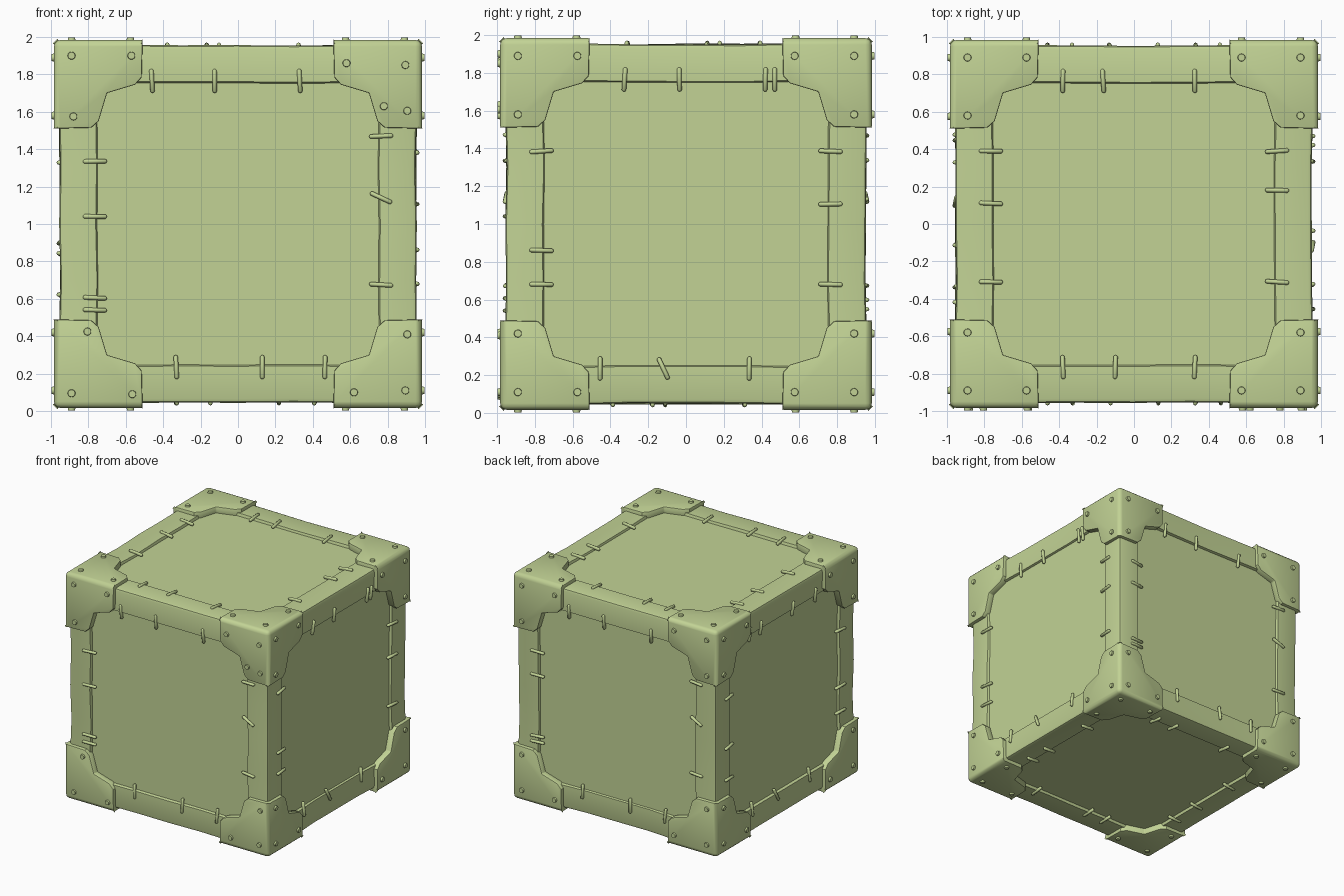
import bpy, bmesh, math, random
from mathutils import Matrix, Vector

if "Cube" in bpy.data.objects:
    bpy.data.objects.remove(bpy.data.objects["Cube"])

random.seed(4)
CENTRE = Vector((0, 0, 1))
green = bpy.data.materials.new("pale green")
green.diffuse_color = (0.54, 0.65, 0.30, 1)
green.use_nodes = True
green.node_tree.nodes["Principled BSDF"].inputs["Base Color"].default_value = green.diffuse_color


def finish(bm, name, mods=(), angle=30, recalc=True):
    """Turn a bmesh into a named object, apply modifiers and smooth it by angle."""
    if recalc:
        bmesh.ops.recalc_face_normals(bm, faces=bm.faces)
    me = bpy.data.meshes.new(name)
    bm.to_mesh(me)
    bm.free()
    me.materials.append(green)
    ob = bpy.data.objects.new(name, me)
    ob.location = CENTRE
    bpy.context.collection.objects.link(ob)
    for kind, props in mods:
        m = ob.modifiers.new(kind, kind)
        for k, v in props.items():
            setattr(m, k, v)
    bpy.ops.object.select_all(action='DESELECT')
    bpy.context.view_layer.objects.active = ob
    ob.select_set(True)
    if mods:
        bpy.ops.object.convert(target='MESH')
    bpy.ops.object.shade_smooth_by_angle(angle=math.radians(angle))
    return ob


# side panels: one recessed cube
bm = bmesh.new()
bmesh.ops.create_cube(bm, size=1.86)
finish(bm, "side_panels")

# twelve edge beams, slightly waisted and uneven along their length
SECTION = [(0.75, 0.75), (0.75, 0.92), (0.762, 0.953), (0.935, 0.957), (0.951, 0.951),
           (0.957, 0.935), (0.953, 0.762), (0.92, 0.75)]
bm = bmesh.new()
for axis in range(3):
    for sa in (-1, 1):
        for sb in (-1, 1):
            rings = []
            for s in (-0.62, -0.3, 0, 0.3, 0.62):
                dip = random.uniform(0.0, 0.009) if abs(s) < 0.5 else 0
                ring = []
                for a, b in SECTION:
                    co = [0, 0, 0]
                    co[axis] = s
                    co[(axis + 1) % 3] = sa * (a - dip)
                    co[(axis + 2) % 3] = sb * (b - dip)
                    ring.append(bm.verts.new(co))
                rings.append(ring)
            n = len(SECTION)
            for r0, r1 in zip(rings, rings[1:]):
                for i in range(n):
                    bm.faces.new((r0[i], r0[(i + 1) % n], r1[(i + 1) % n], r1[i]))
            bm.faces.new(rings[0])
            bm.faces.new(rings[-1])
finish(bm, "edge_beams")

# corner caps: a three-sided notched shell, thickened and mirrored to all corners
H = 0.984
OUTLINE = [(H, H), (0.51, H), (0.515, 0.785), (0.55, 0.745), (0.70, 0.70),
           (0.745, 0.55), (0.785, 0.515), (H, 0.51)]
bm = bmesh.new()
for axis in range(3):
    vs = []
    for a, b in OUTLINE:
        co = [0, 0, 0]
        co[axis], co[(axis + 1) % 3], co[(axis + 2) % 3] = H, a, b
        vs.append(bm.verts.new(co))
    bm.faces.new(vs)
bmesh.ops.remove_doubles(bm, verts=bm.verts, dist=0.0005)
for f in bm.faces:
    f.normal_update()
    if f.normal.dot(Vector((1, 1, 1))) < 0:
        f.normal_flip()
ridges = [e for e in bm.edges if len(e.link_faces) == 2]
bmesh.ops.bevel(bm, geom=ridges, offset=0.035, segments=3, profile=0.5, affect='EDGES')
finish(bm, "corner_caps", [
    ('SOLIDIFY', dict(thickness=0.07, offset=-1, use_even_offset=True)),
    ('BEVEL', dict(width=0.01, segments=2, limit_method='ANGLE', angle_limit=math.radians(50))),
    ('MIRROR', dict(use_axis=(True, True, True), use_clip=False, use_mirror_merge=False)),
], angle=35, recalc=False)

# face frames: right and up directions of each side as seen from outside
X, Y, Z = Vector((1, 0, 0)), Vector((0, 1, 0)), Vector((0, 0, 1))
FRAMES = dict(front=(X, Z), right=(Y, Z), back=(-X, Z), left=(-Y, Z), top=(X, Y), bottom=(X, -Y))


def frame(side):
    u, v = FRAMES[side]
    return Matrix((u, v, u.cross(v))).transposed().to_4x4()


# rivets on the caps
PLAIN = [(su * a, sv * b) for su in (-1, 1) for sv in (-1, 1)
         for a, b in ((0.89, 0.89), (0.575, 0.89), (0.89, 0.58))]
FRONT = [(-0.89, 0.9), (-0.57, 0.9), (-0.88, 0.575), (0.58, 0.86), (0.895, 0.85), (0.78, 0.63),
         (0.905, 0.605), (-0.805, -0.575), (-0.89, -0.905), (-0.565, -0.91), (0.905, -0.59),
         (0.895, -0.89), (0.62, -0.9)]
bm = bmesh.new()
for side in FRAMES:
    for u, v in (FRONT if side == "front" else PLAIN):
        bmesh.ops.create_cone(bm, cap_ends=True, segments=14, radius1=0.023, radius2=0.019,
                              depth=0.03, matrix=frame(side) @ Matrix.Translation((u, v, 0.983)))
finish(bm, "rivets")

# stitches per side: top, bottom, left and right seams; a pair adds a tilt in degrees
STITCHES = dict(
    front=([-0.46, -0.125, 0.33], [-0.33, 0.13, 0.465], [0.335, 0.04, -0.395, -0.46],
           [0.47, (0.14, -25), -0.325]),
    right=([-0.325, -0.035, 0.42, 0.47], [-0.455, (-0.12, 25), 0.335], [0.385, -0.14, -0.32],
           [0.385, 0.105, -0.32]),
    back=([-0.46, -0.125, 0.33], [-0.33, 0.13, 0.465], [0.335, 0.13, -0.4, -0.45],
          [0.47, (0.14, -25), -0.325]),
    left=([-0.48, -0.33, 0.11, 0.42], [-0.45, (-0.12, 25), 0.335], [0.33, -0.1, -0.38],
          [0.33, -0.16, -0.38]),
    top=([-0.38, -0.165, 0.325], [-0.38, -0.10, 0.325], [0.39, 0.11, -0.31],
         [0.39, 0.18, -0.31]),
    bottom=([-0.33, -0.15, 0.41], [-0.33, 0.22, 0.41], [0.39, 0.11, -0.31],
            [0.39, 0.18, -0.31]))
bm = bmesh.new()
for side, seams in STITCHES.items():
    for seam, turn in zip(seams, (0, 180, 90, -90)):
        for item in seam:
            pos, tilt = item if isinstance(item, tuple) else (item, random.uniform(-4, 4))
            # position along the seam in the frame turned so the seam is on top
            along = {0: pos, 180: -pos, 90: pos, -90: -pos}[turn]
            place = (frame(side) @ Matrix.Rotation(math.radians(turn), 4, 'Z')
                     @ Matrix.Translation((along, 0.765, 0.951))
                     @ Matrix.Rotation(math.radians(tilt), 4, 'Z')
                     @ Matrix.Rotation(math.radians(5), 4, 'X'))
            new = bmesh.ops.create_uvsphere(bm, u_segments=8, v_segments=5, radius=0.0125)["verts"]
            for vert in new:
                c = vert.co
                stretch = math.copysign(0.052, c.z)
                vert.co = place @ Vector((c.x, c.z + stretch, c.y * 1.25))
finish(bm, "seam_stitches", angle=50)
